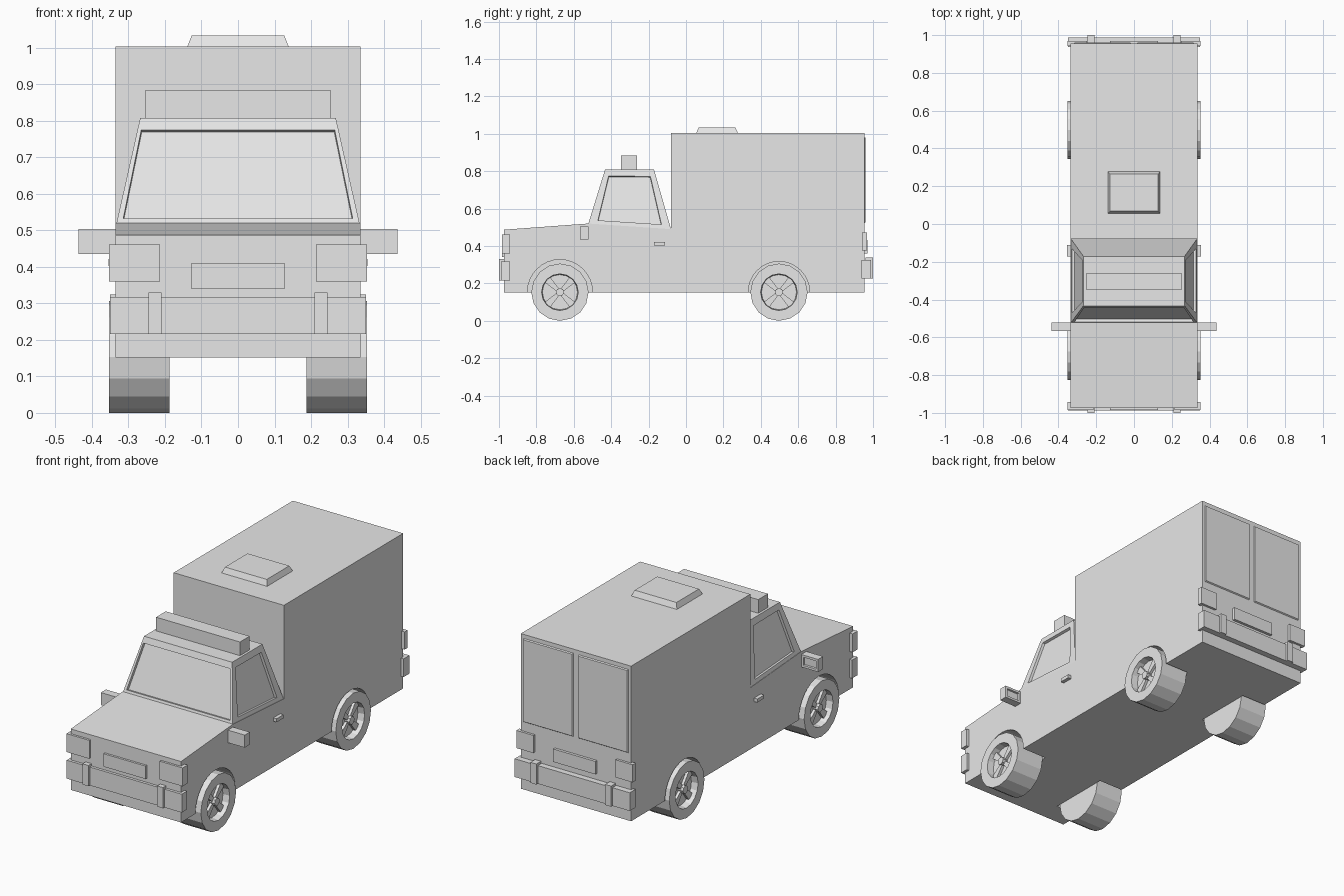
import bpy, bmesh, math
from mathutils import Vector, Matrix

if "Cube" in bpy.data.objects:
    bpy.data.objects.remove(bpy.data.objects["Cube"])

grey = bpy.data.materials.new("plain grey")
grey.diffuse_color = (0.8, 0.8, 0.8, 1)
grey.use_nodes = True
grey.node_tree.nodes["Principled BSDF"].inputs["Base Color"].default_value = grey.diffuse_color


def finish(name, bm):
    bmesh.ops.recalc_face_normals(bm, faces=bm.faces[:])
    me = bpy.data.meshes.new(name)
    bm.to_mesh(me)
    bm.free()
    me.materials.append(grey)
    ob = bpy.data.objects.new(name, me)
    bpy.context.collection.objects.link(ob)
    return ob


def hexa(bm, low, high):
    """Solid between two quads of corners."""
    v = [bm.verts.new(p) for p in low + high]
    faces = [bm.faces.new(v[3::-1]), bm.faces.new(v[4:])]
    for i in range(4):
        j = (i + 1) % 4
        faces.append(bm.faces.new((v[i], v[j], v[4 + j], v[4 + i])))
    bm.normal_update()
    return faces


def ring(x0, x1, y0, y1, z):
    return [(x0, y0, z), (x1, y0, z), (x1, y1, z), (x0, y1, z)]


def box(name, x0, x1, y0, y1, z0, z1):
    bm = bmesh.new()
    hexa(bm, ring(x0, x1, y0, y1, z0), ring(x0, x1, y0, y1, z1))
    return finish(name, bm)


def pair(name, x0, x1, *rest):
    box(name + "_right", x0, x1, *rest)
    box(name + "_left", -x1, -x0, *rest)


def recess(bm, face, corners, depth):
    """Sink a window whose corners are given in the order of the face loops."""
    n = face.normal.copy()
    bmesh.ops.inset_individual(bm, faces=[face], thickness=0.01)
    for v, p in zip(face.verts, corners):
        v.co = p
    bmesh.ops.inset_individual(bm, faces=[face], thickness=0.002)
    for v in face.verts:
        v.co -= n * depth


def lerp_quad(face, u0, u1, v0, v1):
    a, b, c, d = [v.co.copy() for v in face.verts]
    def at(u, v):
        return a.lerp(b, u).lerp(d.lerp(c, u), v)
    return [at(u0, v0), at(1 - u0, v0), at(1 - u1, v1), at(u1, v1)]


def axle_cylinder(name, sides, r, x0, x1, y, z):
    bm = bmesh.new()
    m = Matrix.Translation(((x0 + x1) / 2, y, z)) @ Matrix.Rotation(math.pi / 2, 4, 'Y')
    bmesh.ops.create_cone(bm, cap_ends=True, segments=sides, radius1=r, radius2=r,
                          depth=x1 - x0, matrix=m)
    return finish(name, bm)


# Main body: bonnet, cab floor and tall rear box in one side profile
profile = [(-.973, .152), (-.973, .487), (-.522, .52), (-.08, .49),
           (-.08, 1.004), (.955, 1.004), (.955, .152)]
bm = bmesh.new()
f = bm.faces.new([bm.verts.new((-.335, y, z)) for y, z in profile])
ext = bmesh.ops.extrude_face_region(bm, geom=[f])
bmesh.ops.translate(bm, vec=(.67, 0, 0),
                    verts=[g for g in ext["geom"] if isinstance(g, bmesh.types.BMVert)])
body = finish("body", bm)

# Wheel wells cut into the body
AXLE_Z = .153
AXLES = (("front", -.674, .174), ("rear", .497, .164))
for label, y, r in AXLES:
    for s in (-1, 1):
        xs = sorted((s * .187, s * .4))
        cutter = axle_cylinder("well_cutter", 32, r, xs[0], xs[1], y, AXLE_Z)
        cutter.hide_render = True
        mod = body.modifiers.new("well", 'BOOLEAN')
        mod.operation = 'DIFFERENCE'
        mod.solver = 'EXACT'
        mod.object = cutter
        bpy.context.view_layer.objects.active = body
        bpy.ops.object.modifier_apply(modifier=mod.name)
        bpy.data.objects.remove(cutter)

# Cab with sunken windscreen and side windows
low = [(-.333, -.522, .52), (.333, -.522, .52), (.333, -.08, .49), (-.333, -.08, .49)]
bm = bmesh.new()
faces = hexa(bm, low, ring(-.268, .268, -.433, -.171, .808))
windows = [(faces[2], .024, .019, .045, .885),
           (faces[3], .105, .105, .07, .885),
           (faces[5], .105, .105, .07, .885)]
for face, u0, u1, v0, v1 in windows:
    recess(bm, face, lerp_quad(face, u0, u1, v0, v1), .014)
finish("cab", bm)

# Roof parts
box("light_bar", -.255, .255, -.347, -.263, .806, .883)
bm = bmesh.new()
hexa(bm, ring(-.14, .14, .053, .279, 1.0), ring(-.127, .127, .068, .264, 1.034))
finish("roof_hatch", bm)

# Front fittings
pair("headlight", .214, .353, -.985, -.942, .36, .461)
box("front_plate", -.128, .128, -.985, -.96, .34, .411)
box("front_bumper", -.35, .35, -.988, -.942, .216, .317)
pair("front_bumper_guard", .209, .245, -1.0, -.96, .216, .33)

# Rear fittings
pair("tail_light", .25, .353, .942, .968, .375, .472)
box("rear_plate", -.128, .128, .94, .97, .36, .431)
box("rear_bumper", -.35, .35, .938, .988, .225, .325)
pair("rear_bumper_guard", .209, .245, .96, 1.0, .225, .338)

# Rear doors: bevelled panels with a gap between them
for label, x0, x1 in (("right", .012, .322), ("left", -.322, -.012)):
    bm = bmesh.new()
    a = [(x, y, z) for x, y, z in ((x0, .95, .52), (x1, .95, .52), (x1, .95, .985), (x0, .95, .985))]
    e = .008
    b = [(x0 + e, .961, .52 + e), (x1 - e, .961, .52 + e),
         (x1 - e, .961, .985 - e), (x0 + e, .961, .985 - e)]
    hexa(bm, a, b)
    finish("rear_door_" + label, bm)

# Door handles
pair("door_handle", .33, .355, -.172, -.112, .402, .421)

# Wing mirrors with sunken glass on the rear face
for label, x0, x1 in (("right", .334, .437), ("left", -.437, -.334)):
    bm = bmesh.new()
    faces = hexa(bm, ring(x0, x1, -.566, -.522, .435), ring(x0, x1, -.566, -.522, .504))
    back = faces[4]
    recess(bm, back, lerp_quad(back, .13, .13, .18, .82), .01)
    finish("mirror_" + label, bm)


# Wheels: turned tyre with dished rim, tapered spokes and a hub
def wheel(name, y, s):
    sides = 16
    section = [(.153, .187), (.153, .353), (.098, .353), (.094, .315)]
    bm = bmesh.new()
    rings = []
    for r, x in section:
        rings.append([bm.verts.new((s * x, y + r * math.cos(k * math.tau / sides),
                                    AXLE_Z + r * math.sin(k * math.tau / sides)))
                      for k in range(sides)])
    for p, q in zip(rings, rings[1:]):
        for k in range(sides):
            j = (k + 1) % sides
            bm.faces.new((p[k], p[j], q[j], q[k]))
    bm.faces.new(rings[0])
    bm.faces.new(rings[-1])
    finish(name, bm)

    bm = bmesh.new()
    for k in range(4):
        a = k * math.pi / 2 + math.pi / 4
        out = Vector((0, math.cos(a), math.sin(a)))
        side = Vector((0, -math.sin(a), math.cos(a)))
        c = Vector((0, y, AXLE_Z))
        flat = [c + out * .01 - side * .009, c + out * .095 - side * .02,
                c + out * .095 + side * .02, c + out * .01 + side * .009]
        hexa(bm, [p + Vector((s * .312, 0, 0)) for p in flat],
             [p + Vector((s * .33, 0, 0)) for p in flat])
    finish(name + "_spokes", bm)
    xs = sorted((s * .31, s * .345))
    axle_cylinder(name + "_hub", 8, .022, xs[0], xs[1], y, AXLE_Z)


for label, y, r in AXLES:
    wheel(label + "_wheel_right", y, 1)
    wheel(label + "_wheel_left", y, -1)
